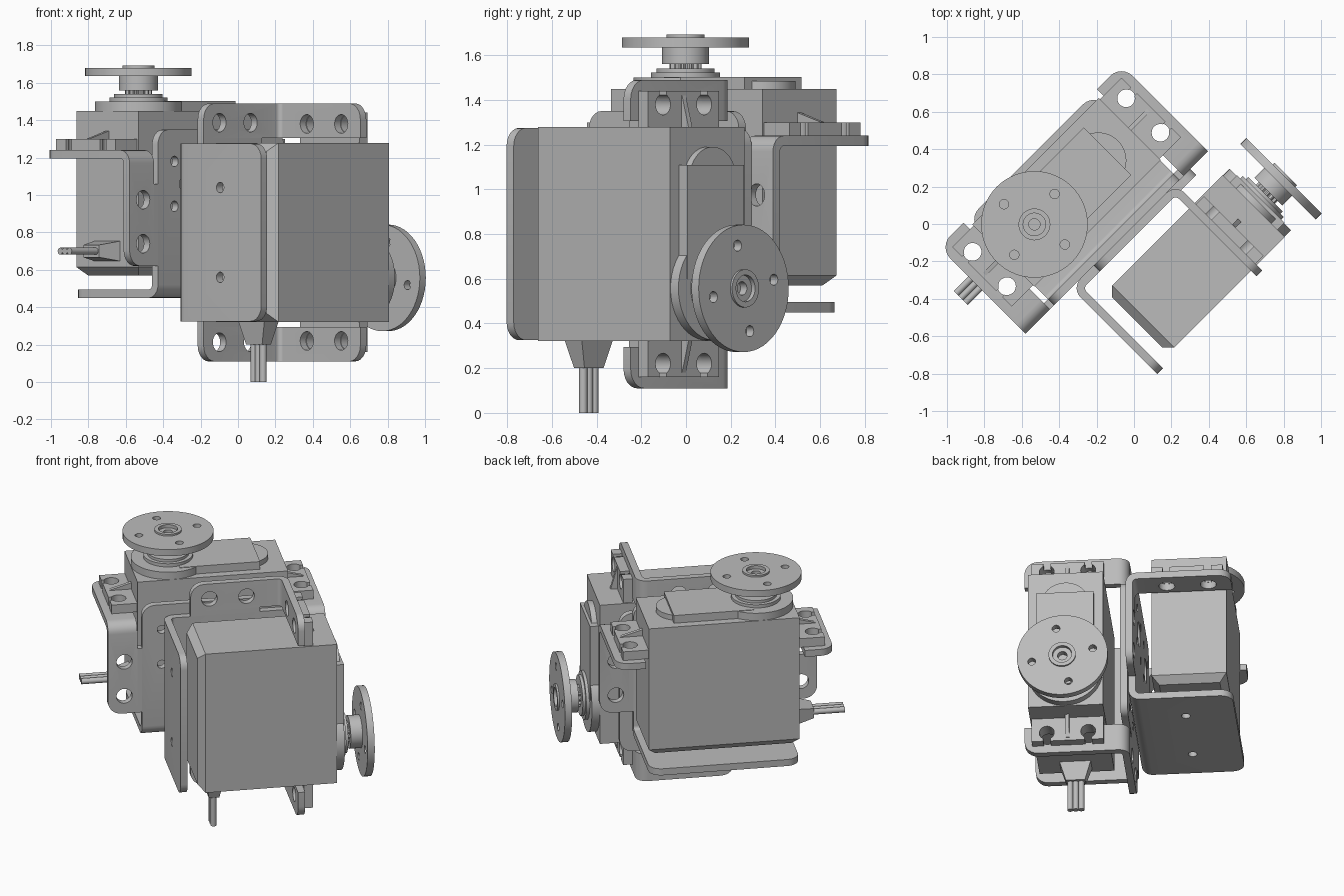
import bpy, bmesh
from math import pi, cos, sin
from mathutils import Matrix, Vector

cube = bpy.data.objects.get("Cube")
if cube:
    bpy.data.objects.remove(cube)

grey = bpy.data.materials.new("plain_grey")
grey.use_nodes = True
colour = (0.5, 0.5, 0.5, 1)
grey.diffuse_color = colour
grey.node_tree.nodes["Principled BSDF"].inputs["Base Color"].default_value = colour

# Every part is built in one local frame: x along the motor, y across it
# (bracket plate at y = 0), z along the shaft.
MID = 0.38      # centre of the motor across its width
SHAFT = -0.243  # shaft position along the motor
parts = []


def make(name, bm):
    bmesh.ops.recalc_face_normals(bm, faces=bm.faces)
    mesh = bpy.data.meshes.new(name)
    bm.to_mesh(mesh)
    bm.free()
    mesh.materials.append(grey)
    obj = bpy.data.objects.new(name, mesh)
    bpy.context.collection.objects.link(obj)
    return obj


def box(bm, x0, x1, y0, y1, z0, z1):
    m = Matrix.Translation(((x0 + x1) / 2, (y0 + y1) / 2, (z0 + z1) / 2))
    bmesh.ops.create_cube(bm, size=1, matrix=m @ Matrix.Diagonal((x1 - x0, y1 - y0, z1 - z0, 1)))


def rod(bm, centre, r, depth, axis="Z", sides=32):
    turn = {"X": Matrix.Rotation(pi / 2, 4, "Y"), "Y": Matrix.Rotation(pi / 2, 4, "X"), "Z": Matrix()}[axis]
    bmesh.ops.create_cone(bm, cap_ends=True, segments=sides, radius1=r, radius2=r,
                          depth=depth, matrix=Matrix.Translation(centre) @ turn)


def prism(bm, points, offset):
    face = bm.faces.new([bm.verts.new(p) for p in points])
    new = bmesh.ops.extrude_face_region(bm, geom=[face])["geom"]
    bmesh.ops.translate(bm, verts=[g for g in new if isinstance(g, bmesh.types.BMVert)], vec=offset)


def lathe(name, profile, steps=56):
    bm = bmesh.new()
    vs = [bm.verts.new((SHAFT + r, MID, z)) for r, z in profile]
    es = [bm.edges.new(pair) for pair in zip(vs, vs[1:])]
    bmesh.ops.spin(bm, geom=vs + es, cent=(SHAFT, MID, 0), axis=(0, 0, 1),
                   angle=2 * pi, steps=steps, use_duplicate=False)
    bmesh.ops.remove_doubles(bm, verts=bm.verts, dist=1e-4)
    return make(name, bm)


def cut(obj, cutter_bm):
    cutter = make("cutter", cutter_bm)
    cutter.hide_render = True
    mod = obj.modifiers.new("holes", "BOOLEAN")
    mod.object, mod.solver, mod.operation = cutter, "EXACT", "DIFFERENCE"
    bpy.context.view_layer.update()
    graph = bpy.context.evaluated_depsgraph_get()
    obj.data = bpy.data.meshes.new_from_object(obj.evaluated_get(graph))
    obj.modifiers.clear()
    bpy.data.objects.remove(cutter)
    return obj


def folded_sheet(x0, x1, z_bend, z_end, y_end, t=0.045, r=0.07):
    """L-shaped sheet: upright at y = 0 and a flange at z_bend."""
    bm = bmesh.new()
    d = 1 if z_end > z_bend else -1
    arc = [i * pi / 12 for i in range(7)]
    outer = [(r - r * sin(a), z_bend + d * (r - r * cos(a))) for a in arc]
    inner = [(r - (r - t) * sin(a), z_bend + d * (r - (r - t) * cos(a))) for a in arc]
    pts = [(y_end, z_bend)] + outer + [(0, z_end), (t, z_end)] + inner[::-1] + [(y_end, z_bend + d * t)]
    prism(bm, [(x0, y, z) for y, z in pts], (x1 - x0, 0, 0))
    return bm


def round_corners(bm, test, r):
    picked = []
    for e in bm.edges:
        a, b = e.verts[0].co, e.verts[1].co
        if abs(a.x - b.x) < 1e-5 and test((a + b) / 2, abs(a.y - b.y) > 0.01):
            picked.append(e)
    bmesh.ops.bevel(bm, geom=picked, offset=r, segments=6, profile=0.5, affect="EDGES")


# Bracket: main plate with foot flange
bm = folded_sheet(-0.475, 0.475, 0.45, 1.35, 0.65)
round_corners(bm, lambda m, across: (across and m.z > 1.34) or (not across and m.y > 0.64), 0.08)
plate = make("bracket_plate", bm)
holes = bmesh.new()
for side in (-1, 1):
    rod(holes, (side * 0.24, 0.34, 0.47), 0.028, 0.2)
    rod(holes, (side * 0.23, 0, 1.06), 0.08, 0.3, "Y")
    for dx in (-0.12, 0.12):
        for dz in (-0.12, 0.12):
            rod(holes, (side * 0.23 + dx, 0, 1.06 + dz), 0.028, 0.3, "Y", 20)
parts.append(cut(plate, holes))

# Bracket ears that carry the motor tabs
for side, label in ((-1, "near"), (1, "far")):
    bm = folded_sheet(side * 0.505, side * 0.69, 1.24, 0.62, 0.655)
    round_corners(bm, lambda m, across: abs(m.x) > 0.6 and (
        (across and m.z < 0.63) or (not across and m.y > 0.65)), 0.085)
    ear = make("bracket_ear_" + label, bm)
    holes = bmesh.new()
    for z in (0.74, 0.975):
        rod(holes, (side * 0.587, 0, z), 0.05, 0.3, "Y")
    for dy in (-0.13, 0.13):
        rod(holes, (side * 0.58, MID + dy, 1.22), 0.05, 0.2)
    parts.append(cut(ear, holes))
    bm = bmesh.new()
    box(bm, side * 0.475, side * 0.505, 0, 0.045, 0.62, 1.06)
    parts.append(make("bracket_web_" + label, bm))

    # Motor tab with open screw slots, and its rib
    bm = bmesh.new()
    x_in, x_out = sorted((side * 0.47, side * 0.64))
    box(bm, x_in, x_out, MID - 0.225, MID + 0.225, 1.24, 1.30)
    tab = make("motor_tab_" + label, bm)
    for dy in (-0.13, 0.13):
        holes = bmesh.new()
        rod(holes, (side * 0.58, MID + dy, 1.27), 0.047, 0.2)
        cut(tab, holes)
        holes = bmesh.new()
        a, b = sorted((side * 0.59, side * 0.7))
        box(holes, a, b, MID + dy - 0.022, MID + dy + 0.022, 1.2, 1.35)
        cut(tab, holes)
    parts.append(tab)
    bm = bmesh.new()
    prism(bm, [(side * x, MID - 0.012, z) for x, z in ((0.47, 1.29), (0.62, 1.29), (0.62, 1.302), (0.47, 1.345))],
          (0, 0.024, 0))
    parts.append(make("tab_rib_" + label, bm))

# Motor case with a chamfered base
bm = bmesh.new()
box(bm, -0.478, 0.478, MID - 0.235, MID + 0.235, 0.57, 1.45)
base = [e for e in bm.edges if all(v.co.z < 0.6 for v in e.verts)]
bmesh.ops.bevel(bm, geom=base, offset=0.045, segments=1, affect="EDGES")
parts.append(make("motor_case", bm))

# Raised gear cover on the case
for name, x, r, top in (("gear_cover_round", SHAFT, 0.233, 1.50), ("gear_cover_end", 0.24, 0.15, 1.485)):
    bm = bmesh.new()
    rod(bm, (x, MID, (1.44 + top) / 2), r, top - 1.44, sides=48)
    parts.append(make(name, bm))
bm = bmesh.new()
box(bm, -0.2, 0.31, MID - 0.18, MID + 0.18, 1.44, 1.503)
parts.append(make("gear_cover_plate", bm))

# Shaft bearing and toothed shaft
parts.append(lathe("shaft_bearing", [(0, 1.48), (0.155, 1.48), (0.155, 1.522), (0.13, 1.522),
                                     (0.13, 1.54), (0, 1.54)]))
bm = bmesh.new()
teeth = 48
ring = []
for i in range(teeth):
    a, r = 2 * pi * i / teeth, 0.072 if i % 4 < 2 else 0.06
    ring.append((SHAFT + r * cos(a), MID + r * sin(a), 1.53))
prism(bm, ring, (0, 0, 0.05))
parts.append(make("toothed_shaft", bm))

# Round horn with four screw holes
horn = lathe("round_horn", [(0, 1.56), (0.105, 1.56), (0.105, 1.635), (0.285, 1.635), (0.285, 1.68),
                            (0.085, 1.68), (0.085, 1.692), (0.06, 1.692), (0.06, 1.67),
                            (0.03, 1.67), (0.03, 1.63), (0, 1.63)])
holes = bmesh.new()
for i in range(4):
    a = 0.2 + i * pi / 2
    rod(holes, (SHAFT + 0.195 * cos(a), MID + 0.195 * sin(a), 1.65), 0.025, 0.2, sides=20)
parts.append(cut(horn, holes))

# Cable boot and three wires
bm = bmesh.new()
box(bm, -0.6, -0.47, MID - 0.1, MID + 0.1, 0.645, 0.755)
for v in bm.verts:
    if v.co.x < -0.55:
        v.co.y = MID + (v.co.y - MID) * 0.6
        v.co.z = 0.70 + (v.co.z - 0.70) * 0.6
parts.append(make("cable_boot", bm))
bm = bmesh.new()
for dy in (-0.035, 0, 0.035):
    rod(bm, (-0.69, MID + dy, 0.70), 0.0185, 0.22, "X", 16)
parts.append(make("cable_wires", bm))

# Smooth the round surfaces, keep the edges crisp
bpy.ops.object.select_all(action="DESELECT")
for obj in parts:
    obj.select_set(True)
bpy.context.view_layer.objects.active = parts[0]
bpy.ops.object.shade_smooth_by_angle(angle=0.5)

# Two units, back to back: one with an upright shaft, one lying sideways
U, V, Z = Vector((1, 1, 0)).normalized(), Vector((-1, 1, 0)).normalized(), Vector((0, 0, 1))


def frame(x, y, z, origin):
    return Matrix.Translation(origin) @ Matrix((x, y, z)).transposed().to_4x4()


upright = frame(U, V, Z, -0.135 * U - 0.005 * V)
sideways = frame(Z, -V, U, -0.93 * U - 0.005 * V + 0.80 * Z)
for obj in parts:
    twin = obj.copy()
    name = obj.name
    obj.name, twin.name = "upright_" + name, "sideways_" + name
    bpy.context.collection.objects.link(twin)
    obj.matrix_world, twin.matrix_world = upright, sideways
